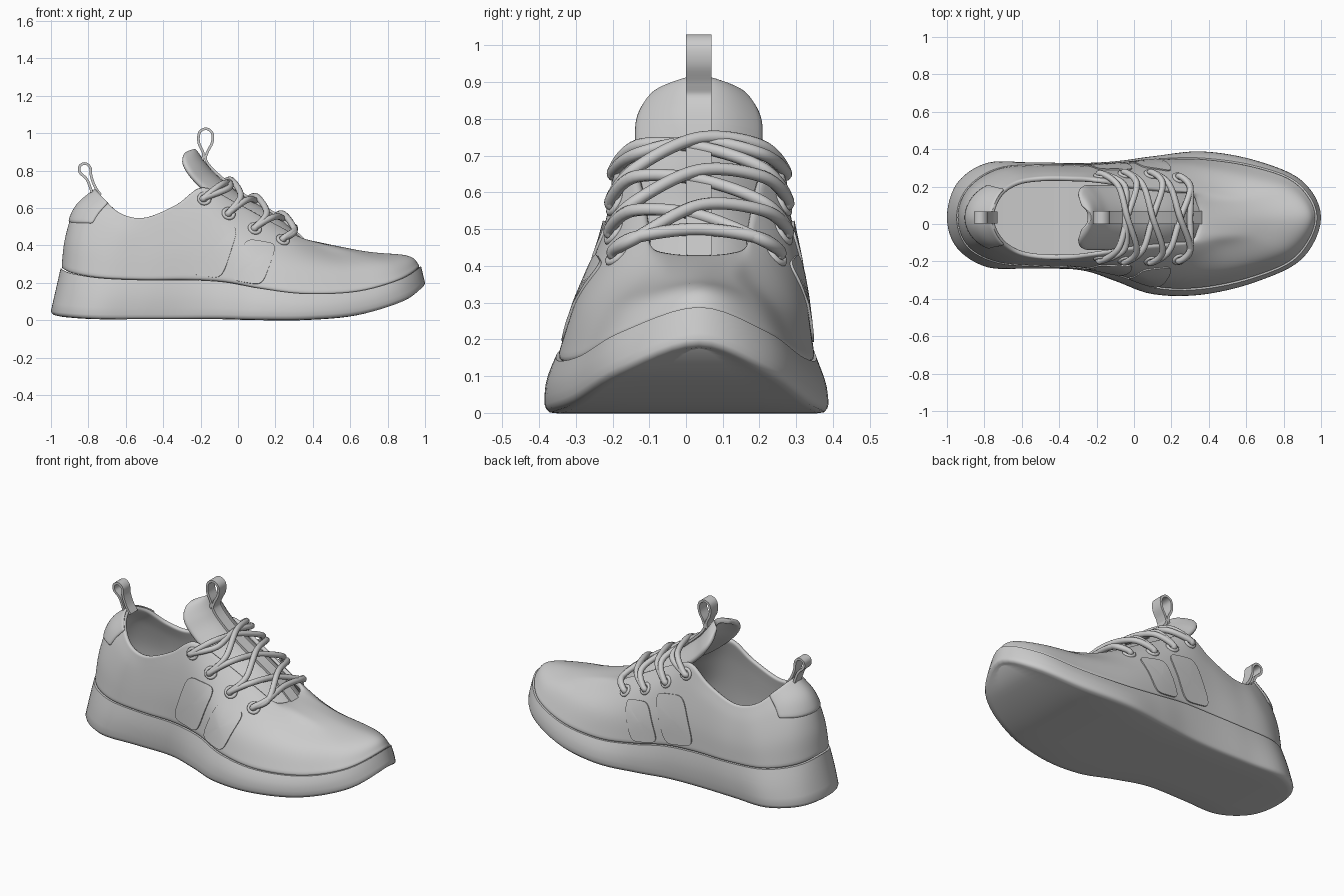
import bpy, math
from mathutils import Vector
from mathutils.bvhtree import BVHTree

if "Cube" in bpy.data.objects:
    bpy.data.objects.remove(bpy.data.objects["Cube"])

C = 0.035          # y of the shoe's centre line
N = 6              # curve samples per control point

# Control rows run heel -> toe: x, z, y on near side, y on far side
SEAM = [(-.945, .275, C, C), (-.89, .25, -.12, .19), (-.73, .225, -.205, .295), (-.5, .215, -.225, .315),
        (-.28, .215, -.235, .315), (-.08, .205, -.275, .325), (.12, .17, -.34, .345), (.36, .142, -.345, .35),
        (.64, .155, -.285, .31), (.87, .22, -.175, .22), (.975, .288, C, C)]
LOW = [(-.925, .44, C, C), (-.865, .42, -.11, .185), (-.7, .36, -.195, .285), (-.5, .34, -.215, .305),
       (-.3, .37, -.225, .305), (-.1, .38, -.25, .315), (.1, .33, -.29, .325), (.32, .29, -.285, .31),
       (.58, .28, -.225, .255), (.81, .308, -.13, .18), (.91, .345, C, C)]
HIGH = [(-.87, .6, C, C), (-.81, .57, -.09, .165), (-.66, .48, -.18, .26), (-.5, .46, -.2, .28),
        (-.31, .52, -.205, .28), (-.14, .56, -.21, .28), (.06, .49, -.205, .275), (.27, .42, -.185, .24),
        (.46, .375, -.12, .18), (.62, .365, -.06, .125), (.68, .368, C, C)]
COLLAR = [(-.76, .7, C, C), (-.72, .655, -.08, .155), (-.63, .575, -.155, .225), (-.5, .55, -.185, .25),
          (-.33, .62, -.185, .25), (-.19, .715, -.165, .24), (-.02, .64, -.135, .205), (.17, .535, -.11, .18),
          (.3, .46, -.095, .165), (.335, .44, -.045, .115), (.345, .435, C, C)]
TREAD = [(-1.0, .05, C, C), (-.945, .04, -.13, .22), (-.78, .03, -.232, .328), (-.55, .03, -.235, .325),
         (-.3, .03, -.24, .32), (-.1, .03, -.305, .33), (.1, .025, -.375, .36), (.36, .025, -.378, .388),
         (.65, .05, -.31, .34), (.9, .125, -.185, .23), (1.0, .2, C, C)]


def spline(p0, p1, p2, p3, t):
    return p1 + .5 * t * (p2 - p0 + t * (2 * p0 - 5 * p1 + 4 * p2 - p3 + t * (3 * (p1 - p2) + p3 - p0)))


def loop_points(rows):
    near = [Vector((x, a, z)) for x, z, a, b in rows]
    far = [Vector((x, b, z)) for x, z, a, b in rows[-2:0:-1]]
    return near + far


def on_loop(pts, u):
    k, n = math.floor(u), len(pts)
    return spline(*[pts[(k + d) % n] for d in (-1, 0, 1, 2)], u - k)


def open_curve(pts, n=N):
    p = [Vector(q) for q in pts]
    p = [2 * p[0] - p[1]] + p + [2 * p[-1] - p[-2]]
    out = [spline(*p[i:i + 4], t / n) for i in range(len(p) - 3) for t in range(n)]
    return out + [p[-2]]


LEVELS = [loop_points(r) for r in (SEAM, LOW, HIGH, COLLAR)]


def upper_point(u, v):
    q = [on_loop(l, u) for l in LEVELS]
    q = [2 * q[0] - q[1]] + q + [2 * q[3] - q[2]]
    k = min(int(v), 2)
    return spline(*q[k:k + 4], v - k)


def grid(rows, closed):
    m = len(rows[0])
    faces = [(j * m + i, j * m + (i + 1) % m, (j + 1) * m + (i + 1) % m, (j + 1) * m + i)
             for j in range(len(rows) - 1) for i in range(m if closed else m - 1)]
    return [p for r in rows for p in r], faces


def finish(ob, angle=60):
    bpy.ops.object.select_all(action='DESELECT')
    ob.select_set(True)
    bpy.context.view_layer.objects.active = ob
    bpy.ops.object.shade_smooth_by_angle(angle=math.radians(angle))


def add_mesh(name, verts, faces, thick=0, offset=0, subdiv=0):
    me = bpy.data.meshes.new(name)
    me.from_pydata([tuple(v) for v in verts], [], faces)
    ob = bpy.data.objects.new(name, me)
    bpy.context.collection.objects.link(ob)
    bpy.context.view_layer.objects.active = ob
    if thick:
        s = ob.modifiers.new("thickness", 'SOLIDIFY')
        s.thickness, s.offset = thick, offset
        bpy.ops.object.modifier_apply(modifier=s.name)
    if subdiv:
        s = ob.modifiers.new("rounding", 'SUBSURF')
        s.levels = s.render_levels = subdiv
        bpy.ops.object.modifier_apply(modifier=s.name)
    finish(ob)
    return ob


# Upper shell, lofted from the sole seam to the collar and throat edge
us = [i / N for i in range(20 * N)]
verts, faces = grid([[upper_point(u, v / N) for u in us] for v in range(3 * N + 1)], True)
tree = BVHTree.FromPolygons(verts, faces)
add_mesh("upper", verts, faces, .026, -1, 1)

# Sole, with footbed on top and tread below
seam = [on_loop(LEVELS[0], u) for u in us]
tread = [on_loop(loop_points(TREAD), u) for u in us]


def scaled(ring, fx, fy, dz=0):
    return [Vector((p.x * fx, C + (p.y - C) * fy, p.z + dz)) for p in ring]


edge = scaled(seam, 1.004, 1.01)
rings = [scaled(tread, .97, f, -.025) for f in (0, .5, .9)]
rings += [scaled(tread, .985, .965, -.022), scaled(tread, .997, .99, -.012), tread]
for t in (.2, .4, .6, .8, .95):
    bulge = 1 + .025 * math.sin(math.pi * t)
    rings.append(scaled([a.lerp(b, t) for a, b in zip(tread, edge)], 1, bulge))
rings += [edge] + [scaled(seam, 1, f) for f in (.99, .5, 0)]
add_mesh("sole", *grid(rings, True))

# Heel patch wrapping round the back of the collar
rows = []
for j in range(9):
    row = []
    for i in range(25):
        a = i / 12 - 1
        v0 = 1.5 + .3 * abs(a) ** 3
        row.append(upper_point(1.35 * a, v0 + (3 - v0) * j / 8))
    rows.append(row)
add_mesh("heel_patch", *grid(rows, False), .014, 0, 1)


def hit(x, z, side):
    p, n, _, _ = tree.ray_cast(Vector((x, side * 1.5, z)), Vector((0, -side, 0)))
    return p, n


# Two slanted rounded panels on each side
def panel(name, side, cx, cz, hw, hh, lean):
    rings = []
    for r in (0.02, .25, .5, .75, .92, 1):
        ring = []
        for k in range(40):
            t = math.tau * k / 40
            a, b = [r * math.copysign(abs(f) ** .4, f) for f in (math.cos(t), math.sin(t))]
            ring.append(hit(cx + a * hw + b * lean, cz + b * hh - .015 * a, side)[0])
        rings.append(ring)
    verts, faces = grid(rings, True)
    add_mesh(name, verts, faces + [tuple(range(40))[::-1]], .014, 0)


for side, label in ((-1, "near"), (1, "far")):
    panel(f"rear_panel_{label}", side, -.135, .375, .095, .14, .045)
    panel(f"front_panel_{label}", side, .085, .31, .085, .11, .04)

# Tongue, curved across its width
path = open_curve([(.38, .17, .385), (.2, .17, .545), (0, .17, .665), (-.13, .17, .77),
                   (-.19, .165, .84), (-.225, .125, .89), (-.24, .06, .905)])
rows = []
for k, p in enumerate(path):
    t = k / (len(path) - 1)
    hw, s = p.y, [i / 8 - 1 for i in range(17)]
    rows.append([(p.x - (.05 + .06 * t) * a * a * hw / .17, C + hw * a,
                  p.z - (.08 - .06 * t) * a * a) for a in s])
add_mesh("tongue", *grid(rows, False), .03, 0, 1)


# Pull loops made of folded ribbon
def ribbon(name, pts, hw):
    line = open_curve([(x, 0, z) for x, z in pts])
    add_mesh(name, *grid([[(p.x, C + hw * i, p.z) for p in line] for i in (-1, 0, 1)], False), .014, 0)


ribbon("heel_pull_loop", [(-.775, .66), (-.79, .71), (-.81, .755), (-.845, .79), (-.845, .825), (-.815, .837),
                          (-.79, .815), (-.785, .77), (-.765, .715), (-.735, .67)], .033)
ribbon("tongue_pull_loop", [(.39, .395), (.3, .478), (.215, .557), (.012, .684), (-.112, .784), (-.17, .852),
                            (-.165, .895), (-.138, .95), (-.138, 1.0), (-.17, 1.023), (-.205, 1.005), (-.21, .95),
                            (-.185, .89), (-.195, .845)], .035)

# Eyelets
SPOTS = [(-.18, .65), (-.05, .57), (.09, .49), (.24, .43)]
eyes = {}
for side, label in ((-1, "near"), (1, "far")):
    for i, (x, z) in enumerate(SPOTS):
        p, n = eyes[side, i] = hit(x, z, side)
        bpy.ops.mesh.primitive_torus_add(major_radius=.028, minor_radius=.01, major_segments=24, minor_segments=8,
                                         location=p, rotation=n.to_track_quat('Z', 'Y').to_euler())
        bpy.context.object.name = f"eyelet_{label}_{i + 1}"
        finish(bpy.context.object)


# Laces: a bar at each end and crossings between
def lace(name, i, j, shift, lift):
    (a, na), (b, nb) = eyes[-1, i], eyes[1, j]
    pts = [a - na * .02, a + na * .014]
    for f in (.12, .5, .88):
        x = a.x + (b.x - a.x) * f + shift
        pts.append(Vector((x, a.y + (b.y - a.y) * f, .665 - .65 * x + (lift if f == .5 else .008))))
    pts += [b + nb * .014, b - nb * .02]
    cu = bpy.data.curves.new(name, 'CURVE')
    cu.dimensions = '3D'
    cu.bevel_depth, cu.bevel_resolution, cu.use_fill_caps = .017, 3, True
    line = open_curve(pts, 8)
    sp = cu.splines.new('POLY')
    sp.points.add(len(line) - 1)
    for q, p in zip(sp.points, line):
        q.co = (*p, 1)
    ob = bpy.data.objects.new(name, cu)
    bpy.context.collection.objects.link(ob)
    bpy.ops.object.select_all(action='DESELECT')
    ob.select_set(True)
    bpy.context.view_layer.objects.active = ob
    bpy.ops.object.convert(target='MESH')
    finish(bpy.context.object)


lace("lace_front_bar", 3, 3, .06, .03)
lace("lace_top_bar", 0, 0, .13, .042)
for i in range(3):
    lace(f"lace_cross_under_{i + 1}", i, i + 1, .08, .035)
    lace(f"lace_cross_over_{i + 1}", i + 1, i, .08, .06)
